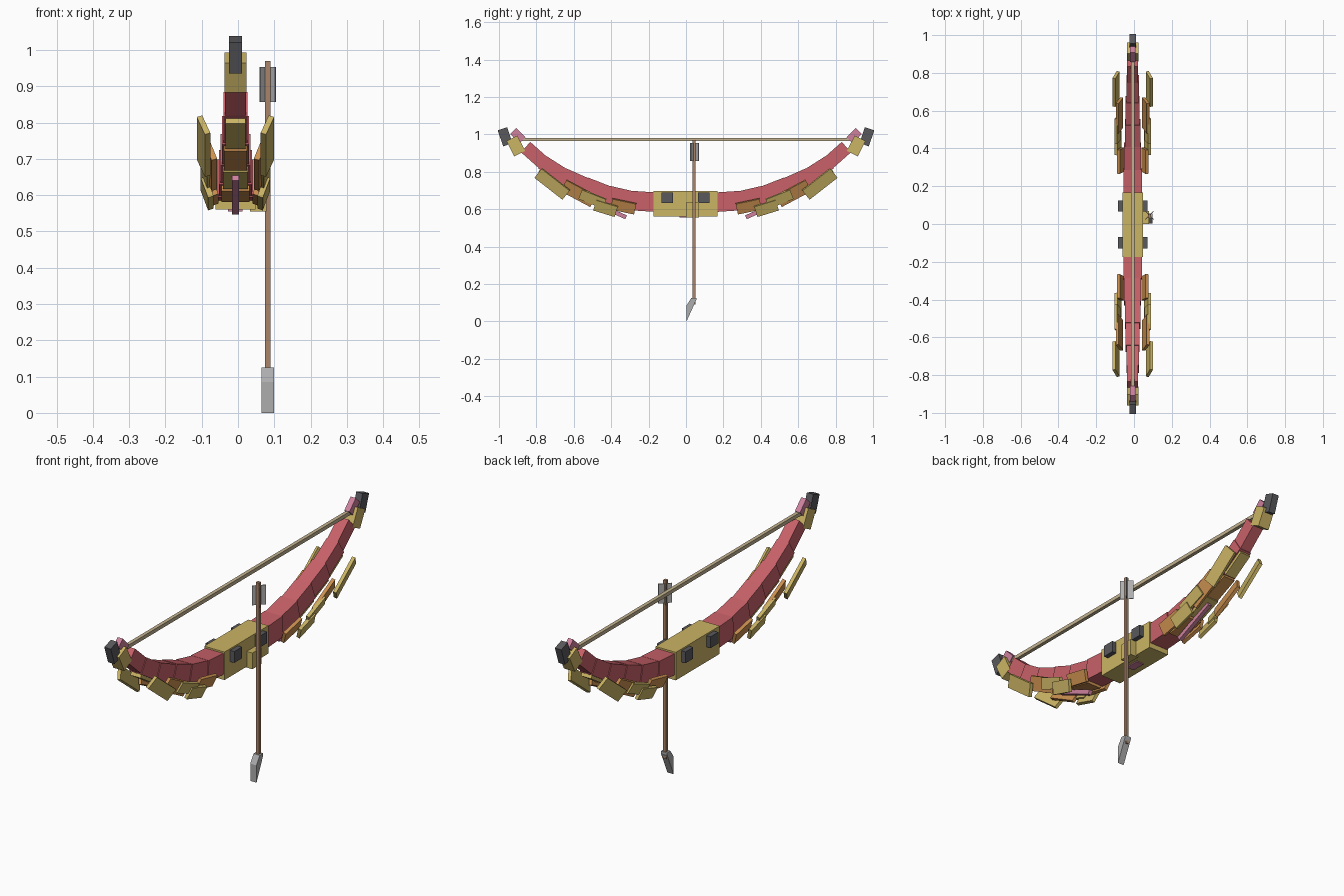
import bpy, bmesh, math
from mathutils import Matrix, Vector

if "Cube" in bpy.data.objects:
    bpy.data.objects.remove(bpy.data.objects["Cube"])

CX = -0.007  # centre plane of the bow


def material(name, rgb):
    m = bpy.data.materials.new(name)
    m.diffuse_color = (*rgb, 1)
    m.use_nodes = True
    m.node_tree.nodes["Principled BSDF"].inputs["Base Color"].default_value = m.diffuse_color
    return m


GOLD = material("gold", (0.60, 0.46, 0.13))
RED = material("red", (0.58, 0.12, 0.14))
ORANGE = material("orange", (0.60, 0.28, 0.08))
DARK = material("dark_grey", (0.10, 0.10, 0.11))
PINK = material("pink", (0.62, 0.22, 0.34))
BEIGE = material("beige", (0.55, 0.45, 0.28))
BROWN = material("brown", (0.40, 0.23, 0.14))
GREY = material("light_grey", (0.42, 0.42, 0.43))


def finish(bm, name, mat):
    bmesh.ops.recalc_face_normals(bm, faces=bm.faces)
    me = bpy.data.meshes.new(name)
    bm.to_mesh(me)
    bm.free()
    me.materials.append(mat)
    ob = bpy.data.objects.new(name, me)
    bpy.context.collection.objects.link(ob)
    return ob


def box(name, mat, centre, size, pitch=0, lean=0, turn=0):
    """Box pitched in the bow plane, leaned about its own length, turned about z."""
    rot = (Matrix.Rotation(math.radians(turn), 4, 'Z')
           @ Matrix.Rotation(math.radians(pitch), 4, 'X')
           @ Matrix.Rotation(math.radians(lean), 4, 'Y'))
    bm = bmesh.new()
    bmesh.ops.create_cube(bm, size=1, matrix=Matrix.Translation(centre) @ rot
                          @ Matrix.Diagonal((*size, 1)))
    return finish(bm, name, mat)


def prism(name, mat, profile, x0, x1):
    """Extrude a (y, z) outline from x0 to x1."""
    bm = bmesh.new()
    face = bm.faces.new([bm.verts.new((x0, y, z)) for y, z in profile])
    ext = bmesh.ops.extrude_face_region(bm, geom=[face])
    bmesh.ops.translate(bm, vec=(x1 - x0, 0, 0),
                        verts=[v for v in ext["geom"] if isinstance(v, bmesh.types.BMVert)])
    return finish(bm, name, mat)


# Grip with side studs, underside plate and arrow rest
box("grip", GOLD, (CX, -0.003, 0.629), (0.11, 0.342, 0.138))
box("grip_underplate", PINK, (CX, 0, 0.559), (0.04, 0.07, 0.008))
box("arrow_rest", GOLD, (0.056, 0.035, 0.595), (0.045, 0.07, 0.08))
for y in (-0.1, 0.095):
    for side in (-1, 1):
        box("grip_stud", DARK, (CX + side * 0.063, y, 0.662), (0.03, 0.06, 0.056))

# Limb centre line as (y, z), swept from the grip to the tip
PATH = [(0.16, 0.637), (0.28, 0.645), (0.41, 0.675), (0.53, 0.722),
        (0.65, 0.775), (0.76, 0.845), (0.85, 0.925)]
UNDER = {1: ORANGE, 2: GOLD, 3: ORANGE, 4: GOLD}

# Side scales: material, y, z, length, height, pitch, offset from centre
SCALES = [(ORANGE, 0.335, 0.615, 0.13, 0.06, 12, 0.065),
          (GOLD, 0.43, 0.605, 0.12, 0.06, 17, 0.078),
          (ORANGE, 0.575, 0.685, 0.18, 0.07, 28, 0.070),
          (GOLD, 0.50, 0.655, 0.14, 0.055, 22, 0.080),
          (GOLD, 0.715, 0.735, 0.19, 0.065, 38, 0.088)]

for end in (-1, 1):
    # Red limb segments, tapering outward, with plates on the underside
    for i, (a, b) in enumerate(zip(PATH, PATH[1:])):
        d = Vector(b) - Vector(a)
        mid = (Vector(a) + Vector(b)) / 2
        ang = math.atan2(d.y, d.x)
        width, thick = 0.098 - 0.008 * i, 0.104 - 0.006 * i
        box("limb_segment", RED, (CX, end * mid.x, mid.y),
            (width, d.length + 0.02, thick), end * math.degrees(ang))
        if i in UNDER:
            off = thick / 2 + 0.006
            box("underside_plate", UNDER[i],
                (CX, end * (mid.x + off * math.sin(ang)), mid.y - off * math.cos(ang)),
                (width * 0.85, d.length, 0.02), end * math.degrees(ang))

    # Armour scales flaring out on both sides
    for mat, y, z, length, height, pitch, off in SCALES:
        for side in (-1, 1):
            box("side_scale", mat, (CX + side * off, end * y, z),
                (0.016, length, height), end * pitch, side * 20)

    # Lower rib, collar, string nock and tip
    box("lower_rib", PINK, (CX, end * 0.425, 0.603), (0.02, 0.23, 0.022), end * 24)
    box("tip_collar", GOLD, (CX, end * 0.91, 0.938), (0.06, 0.065, 0.092), -end * 27)
    box("string_nock", PINK, (CX, end * 0.899, 0.993), (0.028, 0.045, 0.07), -end * 45)
    box("limb_tip", DARK, (CX, end * 0.967, 0.987), (0.035, 0.053, 0.09), -end * 19)

# Bowstring
box("bowstring", BEIGE, (CX, 0, 0.972), (0.018, 1.84, 0.018))

# Arrow: shaft, crossed fletching and wedge head
AX, AY = 0.082, 0.042
box("arrow_shaft", BROWN, (AX, AY, 0.53), (0.016, 0.016, 0.88))
for turn in (-45, 45):
    box("fletching", GREY, (AX, AY + 0.004, 0.905), (0.062, 0.004, 0.096), turn=turn)
prism("arrow_head", GREY, [(0.003, 0), (0.003, 0.085), (0.028, 0.125), (0.055, 0.125),
                           (0.055, 0.115)], AX - 0.017, AX + 0.017)
